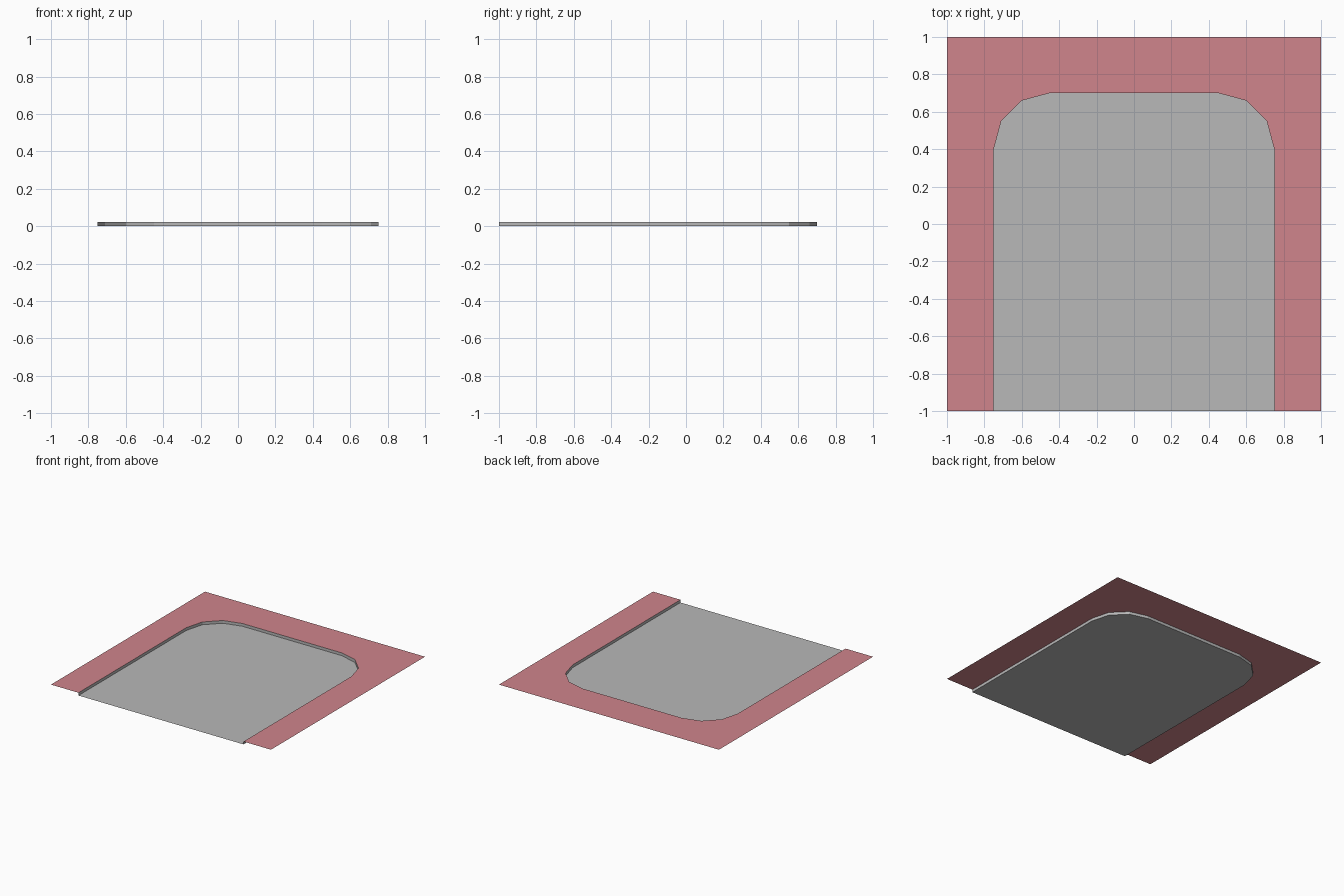
import bpy
import bmesh
from math import cos, sin, radians

cube = bpy.data.objects.get("Cube")
if cube:
    bpy.data.objects.remove(cube, do_unlink=True)

TOP = 0.023          # height of the raised border
RADIUS = 0.3         # corner radius of the sunken floor
HALF = 0.75          # half width of the floor
BACK = 0.7           # back end of the floor


def material(name, color):
    mat = bpy.data.materials.new(name)
    mat.use_nodes = True
    mat.diffuse_color = color
    bsdf = mat.node_tree.nodes["Principled BSDF"]
    bsdf.inputs["Base Color"].default_value = color
    bsdf.inputs["Roughness"].default_value = 0.9
    return mat


def add_part(name, polygons, mat):
    bm = bmesh.new()
    for points in polygons:
        bm.faces.new([bm.verts.new(p) for p in points])
    bmesh.ops.remove_doubles(bm, verts=bm.verts, dist=1e-5)
    mesh = bpy.data.meshes.new(name)
    bm.to_mesh(mesh)
    bm.free()
    mesh.materials.append(mat)
    obj = bpy.data.objects.new(name, mesh)
    bpy.context.collection.objects.link(obj)
    return obj


def at(points, z):
    return [(x, y, z) for x, y in points]


pink = material("dusty_pink", (0.63, 0.235, 0.263, 1))
grey = material("light_grey", (0.48, 0.48, 0.48, 1))

# Floor outline: up the +x side, around both corners, down the -x side
corner = [(HALF - RADIUS + RADIUS * cos(radians(a)),
           BACK - RADIUS + RADIUS * sin(radians(a))) for a in (0, 30, 60, 90)]
right = [(HALF, -1)] + corner
outline = right + [(-x, y) for x, y in reversed(right)]

# Sunken floor
add_part("floor", [at(outline, 0)], grey)

# Inward-facing kerb between floor and border
add_part("kerb", [at((a, b), 0) + at((b, a), TOP)
                  for a, b in zip(outline, outline[1:])], grey)

# Raised border: two mirrored sides and the strip behind the floor
side = [(HALF, -1), (1, -1), (1, 1), (HALF - RADIUS, 1)] + corner[::-1]
mirrored = [(-x, y) for x, y in reversed(side)]
inner = HALF - RADIUS
strip = [(-inner, BACK), (inner, BACK), (inner, 1), (-inner, 1)]
add_part("border", [at(p, TOP) for p in (side, mirrored, strip)], pink)
